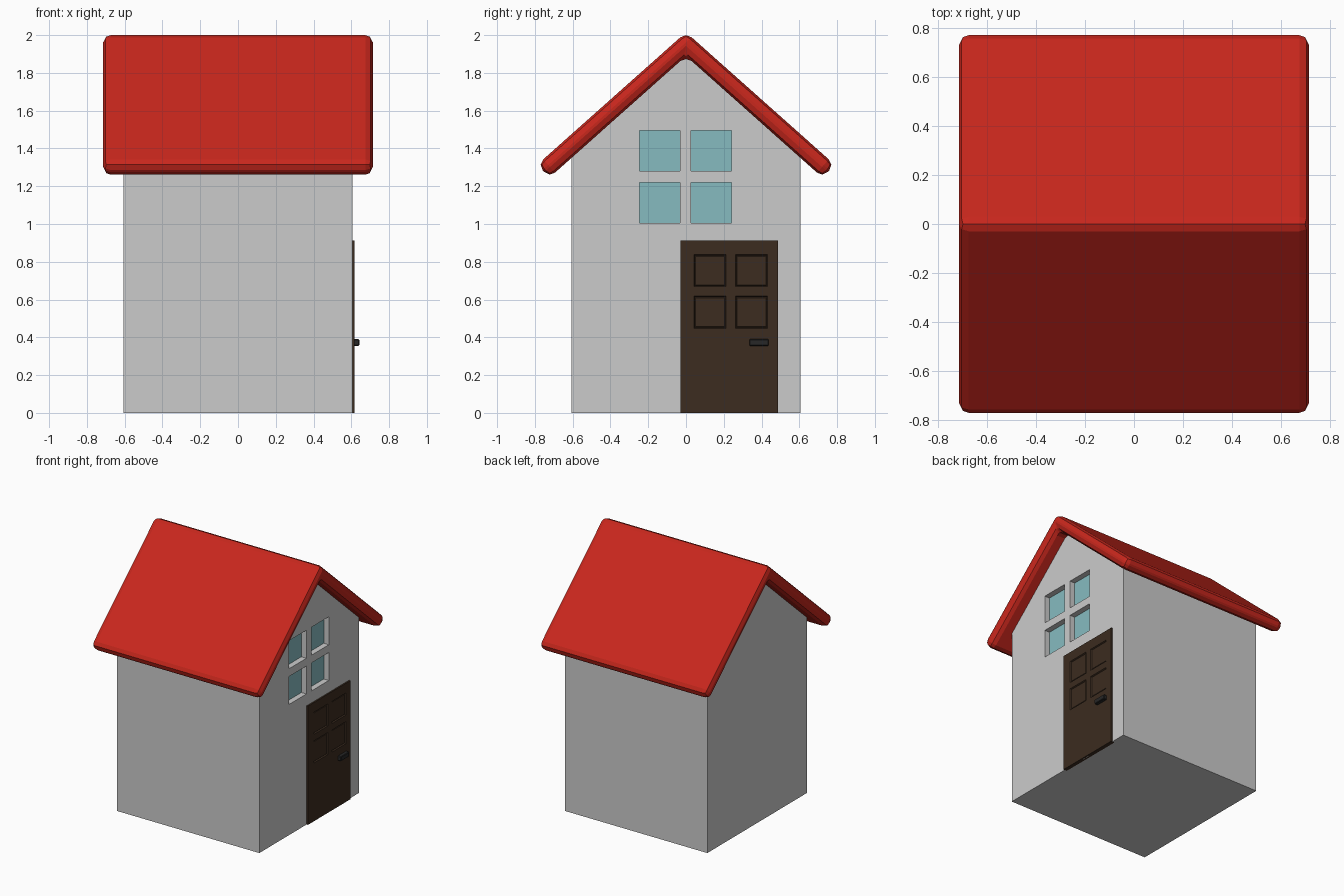
import bpy, bmesh, math

if "Cube" in bpy.data.objects:
    bpy.data.objects.remove(bpy.data.objects["Cube"])

def material(name, rgb):
    m = bpy.data.materials.new(name)
    m.diffuse_color = (*rgb, 1)
    m.use_nodes = True
    m.node_tree.nodes["Principled BSDF"].inputs["Base Color"].default_value = m.diffuse_color
    return m

RED = material("roof_red", (0.58, 0.02, 0.012))
GLASS = material("glass_blue", (0.24, 0.50, 0.53))
BROWN = material("door_brown", (0.045, 0.025, 0.014))
DARK = material("handle_dark", (0.02, 0.02, 0.02))

def finish(name, bm, mat=None):
    bmesh.ops.recalc_face_normals(bm, faces=bm.faces)
    me = bpy.data.meshes.new(name)
    bm.to_mesh(me)
    bm.free()
    ob = bpy.data.objects.new(name, me)
    bpy.context.collection.objects.link(ob)
    if mat:
        me.materials.append(mat)
    return ob

def prism(name, profile, half, mat=None):
    """Extrude a (y, z) profile along x from -half to half."""
    bm = bmesh.new()
    face = bm.faces.new([bm.verts.new((-half, y, z)) for y, z in profile])
    ext = bmesh.ops.extrude_face_region(bm, geom=[face])["geom"]
    bmesh.ops.translate(bm, vec=(2 * half, 0, 0),
                        verts=[v for v in ext if isinstance(v, bmesh.types.BMVert)])
    if not face.is_valid or len(bm.faces) < len(profile) + 2:
        bm.faces.new([v for v in bm.verts if v.co.x < 0][:len(profile)])
    return finish(name, bm, mat)

def box(name, x, y, z, mat=None):
    bm = bmesh.new()
    bmesh.ops.create_cube(bm, size=1)
    for v in bm.verts:
        v.co = [r[0] if c < 0 else r[1] for c, r in zip(v.co, (x, y, z))]
    return finish(name, bm, mat)

def bevel(ob, width, segments):
    m = ob.modifiers.new("bevel", 'BEVEL')
    m.width, m.segments = width, segments
    m.limit_method = 'ANGLE'

# walls: gabled block
W, SLOPE = 0.605, 0.89
walls = prism("walls", [(-W, 0), (W, 0), (W, 1.905 - SLOPE * W), (0, 1.905),
                        (-W, 1.905 - SLOPE * W)], W)

# four recessed windows
for row, z in enumerate([(1.005, 1.22), (1.28, 1.495)]):
    for col, y in enumerate([(-0.247, -0.033), (0.027, 0.24)]):
        cutter = box(f"window_cutter_{row}{col}", (0.56, 0.70), y, z)
        cutter.hide_render = True
        cutter.hide_set(True)
        cut = walls.modifiers.new("window", 'BOOLEAN')
        cut.operation, cut.solver, cut.object = 'DIFFERENCE', 'EXACT', cutter
        box(f"window_pane_{row}{col}", (0.55, 0.562), y, z, GLASS)

# roof: bent slab with rounded edges
a, T, TOP, PY = math.atan(SLOPE), 0.094, 2.015, 0.786
pz = TOP - SLOPE * PY
iy, iz = PY - T * math.sin(a), pz - T * math.cos(a)
roof = prism("roof", [(0, TOP), (PY, pz), (iy, iz), (0, TOP - T / math.cos(a)),
                      (-iy, iz), (-PY, pz)], 0.714, RED)
bevel(roof, 0.04, 2)

# door: grid sheet with sunk, framed panels, then thickened into the wall
ys = [-0.03, 0.042, 0.212, 0.262, 0.432, 0.487]
zs = [0, 0.448, 0.618, 0.668, 0.838, 0.913]
bm = bmesh.new()
grid = [[bm.verts.new((0.616, y, z)) for z in zs] for y in ys]
faces = {(i, j): bm.faces.new((grid[i][j], grid[i + 1][j], grid[i + 1][j + 1], grid[i][j + 1]))
         for i in range(5) for j in range(5)}
rim = [e for e in bm.edges if e.is_boundary]
ext = bmesh.ops.extrude_edge_only(bm, edges=rim)["geom"]
bmesh.ops.translate(bm, vec=(-0.03, 0, 0),
                    verts=[v for v in ext if isinstance(v, bmesh.types.BMVert)])
bmesh.ops.holes_fill(bm, edges=[e for e in bm.edges if e.is_boundary], sides=0)
bmesh.ops.recalc_face_normals(bm, faces=bm.faces)
panels = [faces[i, j] for i in (1, 3) for j in (1, 3)]
bmesh.ops.inset_individual(bm, faces=panels, thickness=0.007, depth=-0.009)
bmesh.ops.inset_individual(bm, faces=panels, thickness=0.006, depth=0.004)
finish("door", bm, BROWN)

# door handle
handle = box("door_handle", (0.61, 0.642), (0.335, 0.438), (0.355, 0.391), DARK)
bevel(handle, 0.004, 1)
